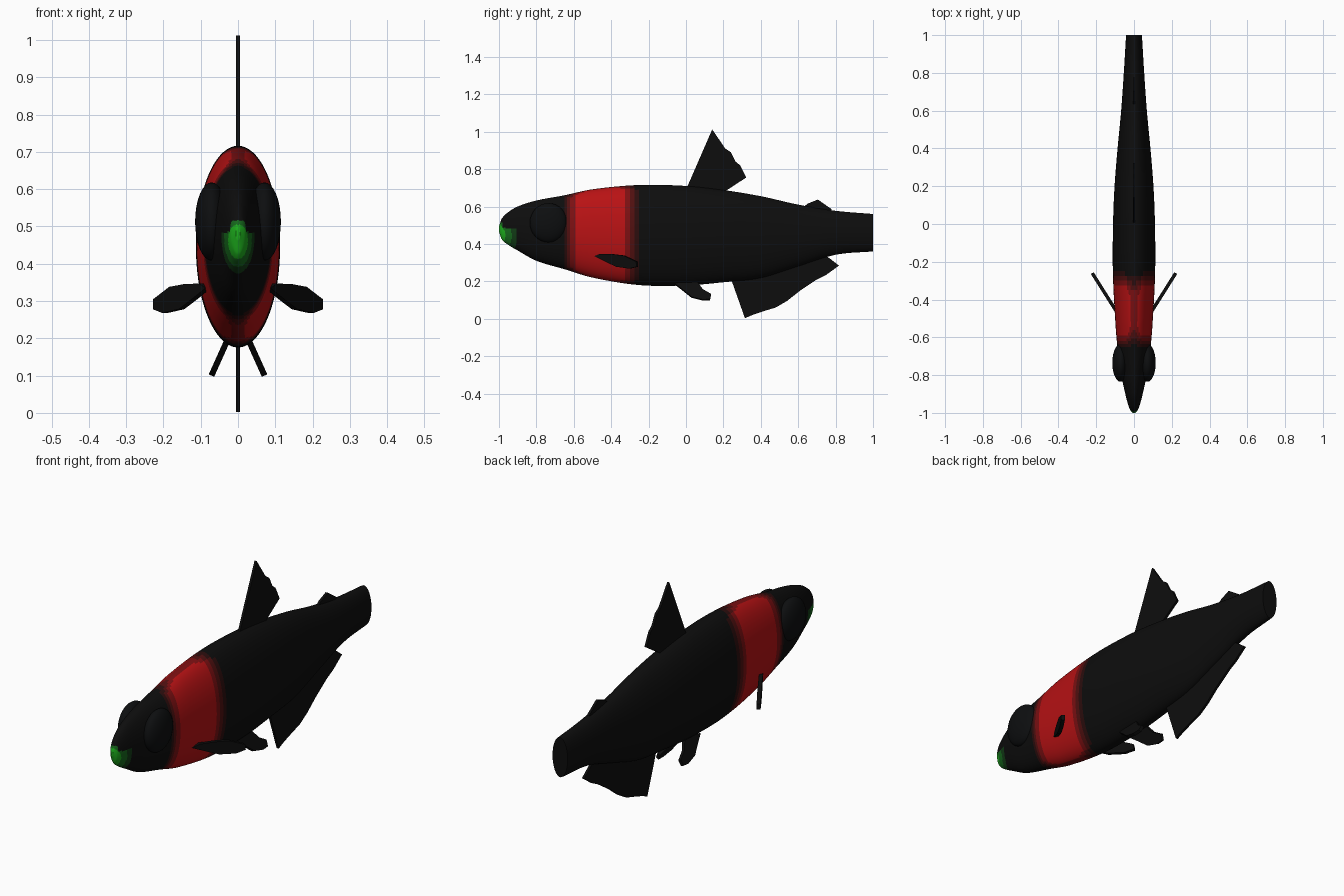
import bpy, bmesh, math
from mathutils import Vector

if "Cube" in bpy.data.objects:
    bpy.data.objects.remove(bpy.data.objects["Cube"])


def material(name, r, g, b):
    m = bpy.data.materials.new(name)
    m.use_nodes = True
    m.diffuse_color = (r, g, b, 1)
    shader = m.node_tree.nodes["Principled BSDF"]
    shader.inputs["Base Color"].default_value = (r, g, b, 1)
    shader.inputs["Roughness"].default_value = 0.9
    return m


black = material("scale black", 0.004, 0.004, 0.004)
eye_black = material("eye black", 0.004, 0.0045, 0.005)
reds = [material("bright red", 0.48, 0.006, 0.007),
        material("medium red", 0.2, 0.005, 0.006),
        material("dark red", 0.08, 0.005, 0.005),
        material("deep red", 0.025, 0.004, 0.004)]
greens = [material("bright green", 0.012, 0.42, 0.012),
          material("medium green", 0.008, 0.14, 0.012),
          material("dark green", 0.006, 0.045, 0.008)]


def finish(name, bm, mats):
    bmesh.ops.recalc_face_normals(bm, faces=bm.faces)
    mesh = bpy.data.meshes.new(name)
    bm.to_mesh(mesh)
    bm.free()
    for m in mats:
        mesh.materials.append(m)
    obj = bpy.data.objects.new(name, mesh)
    bpy.context.collection.objects.link(obj)
    return obj


def smooth(obj, degrees):
    bpy.ops.object.select_all(action="DESELECT")
    obj.select_set(True)
    bpy.context.view_layer.objects.active = obj
    bpy.ops.object.shade_smooth_by_angle(angle=math.radians(degrees))


# Body stations: y, half width, bottom z, top z
STATIONS = [(-1, .006, .465, .495), (-.985, .02, .425, .535),
            (-.95, .033, .395, .57), (-.9, .046, .365, .6),
            (-.8, .067, .31, .632), (-.65, .088, .265, .66),
            (-.5, .1, .22, .692), (-.25, .112, .18, .715),
            (0, .111, .178, .71), (.2, .103, .195, .688),
            (.4, .087, .218, .655), (.6, .068, .28, .61),
            (.8, .054, .342, .577), (1, .042, .36, .56)]


def section(i, t):
    """Smoothly interpolated station between i and i + 1."""
    last = len(STATIONS) - 1
    a, b, c, d = (Vector(STATIONS[max(0, min(last, i + k))]) for k in (-1, 0, 1, 2))
    m0 = (c - a) / (c[0] - a[0]) * (c[0] - b[0])
    m1 = (d - b) / (d[0] - b[0]) * (c[0] - b[0])
    return ((2*t**3 - 3*t*t + 1) * b + (t**3 - 2*t*t + t) * m0
            + (3*t*t - 2*t**3) * c + (t**3 - t*t) * m1)


def level(value, limits):
    return next((i for i, lim in enumerate(limits) if value < lim), None)


def body_colour(p, v):
    # Green snout patch, graded outwards
    snout = math.sqrt((1.4 * p.x)**2 + (p.y + 1)**2 + (p.z - .455)**2)
    if p.z < .485 + .03 * (p.y < -.98) and p.y < -.89:
        k = level(snout, (.05, .085, .115))
        if k is not None:
            return 5 + k
    # Red band, graded towards its edges and the back and belly ridges
    d = abs(p.y + .465) / (.19 if p.y < -.465 else .205)
    k = level((d**4 + (.76 * v**6)**4) ** .25, (.69, .79, .89, 1))
    return 0 if k is None else 1 + k


def build_body(sides=72, steps=10):
    bm = bmesh.new()
    sections = [section(i, s / steps) for i in range(len(STATIONS) - 1)
                for s in range(steps)] + [Vector(STATIONS[-1])]
    rings = []
    for y, w, low, high in sections:
        mid, half = (low + high) / 2, (high - low) / 2
        rings.append([bm.verts.new((w * math.cos(a), y, mid + half * math.sin(a)))
                      for a in (math.tau * j / sides for j in range(sides))])
    for r, s in zip(rings, rings[1:]):
        for j in range(sides):
            k = (j + 1) % sides
            f = bm.faces.new((r[j], r[k], s[k], s[j]))
            v = abs(math.sin(math.tau * (j + .5) / sides))
            f.material_index = body_colour(f.calc_center_median(), v)
    bm.faces.new(rings[-1])
    bm.faces.new(rings[0]).material_index = 5
    smooth(finish("body", bm, [black] + reds + greens), 40)


build_body()


# Fins: thin plates from an outline in y and z, leaning outward in x
def fin(name, outline, thickness, place=lambda y, z: 0):
    bm = bmesh.new()
    pts = [Vector((place(y, z), y, z)) for y, z in outline]
    face = bm.faces.new([bm.verts.new(p) for p in pts])
    face.normal_update()
    offset = face.normal * thickness
    bmesh.ops.translate(bm, verts=bm.verts, vec=-offset / 2)
    extra = bmesh.ops.extrude_face_region(bm, geom=[face], use_keep_orig=True)
    moved = [g for g in extra["geom"] if isinstance(g, bmesh.types.BMVert)]
    bmesh.ops.translate(bm, verts=moved, vec=offset)
    bmesh.ops.triangulate(bm, faces=[f for f in bm.faces if len(f.verts) > 4])
    return finish(name, bm, [black])


fin("dorsal_fin", [(0, .69), (.14, 1.012), (.21, .91), (.24, .89), (.265, .84),
                   (.29, .82), (.322, .755), (.21, .682), (.1, .66)], .012)
fin("adipose_fin", [(.62, .59), (.65, .615), (.705, .637), (.78, .585), (.72, .56)], .012)
fin("anal_fin", [(.24, .215), (.315, .003), (.36, .022), (.43, .045), (.48, .06),
                 (.54, .095), (.61, .15), (.7, .21), (.75, .235), (.818, .284),
                 (.765, .325), (.72, .35), (.5, .3), (.35, .25)], .012)

# Paired fins and eyes
for side, word in ((1, "left"), (-1, "right")):
    fin(word + "_pectoral_fin",
        [(-.485, .335), (-.455, .347), (-.39, .345), (-.33, .338), (-.262, .305),
         (-.26, .278), (-.3, .268), (-.37, .278), (-.42, .302)],
        .018, lambda y, z: side * (.095 + (y + .46) * .63))
    fin(word + "_pelvic_fin",
        [(-.06, .185), (-.02, .155), (.03, .115), (.09, .1), (.128, .102),
         (.134, .13), (.09, .155), (.06, .195), (0, .2)],
        .016, lambda y, z: side * (.033 + (.185 - z) * .45))
    bpy.ops.mesh.primitive_uv_sphere_add(segments=28, ring_count=16, radius=1,
                                         location=(side * .071, -.735, .513))
    eye = bpy.context.object
    eye.name = word + "_eye"
    eye.scale = (.044, .1, .105)
    eye.data.materials.append(eye_black)
    smooth(eye, 60)
